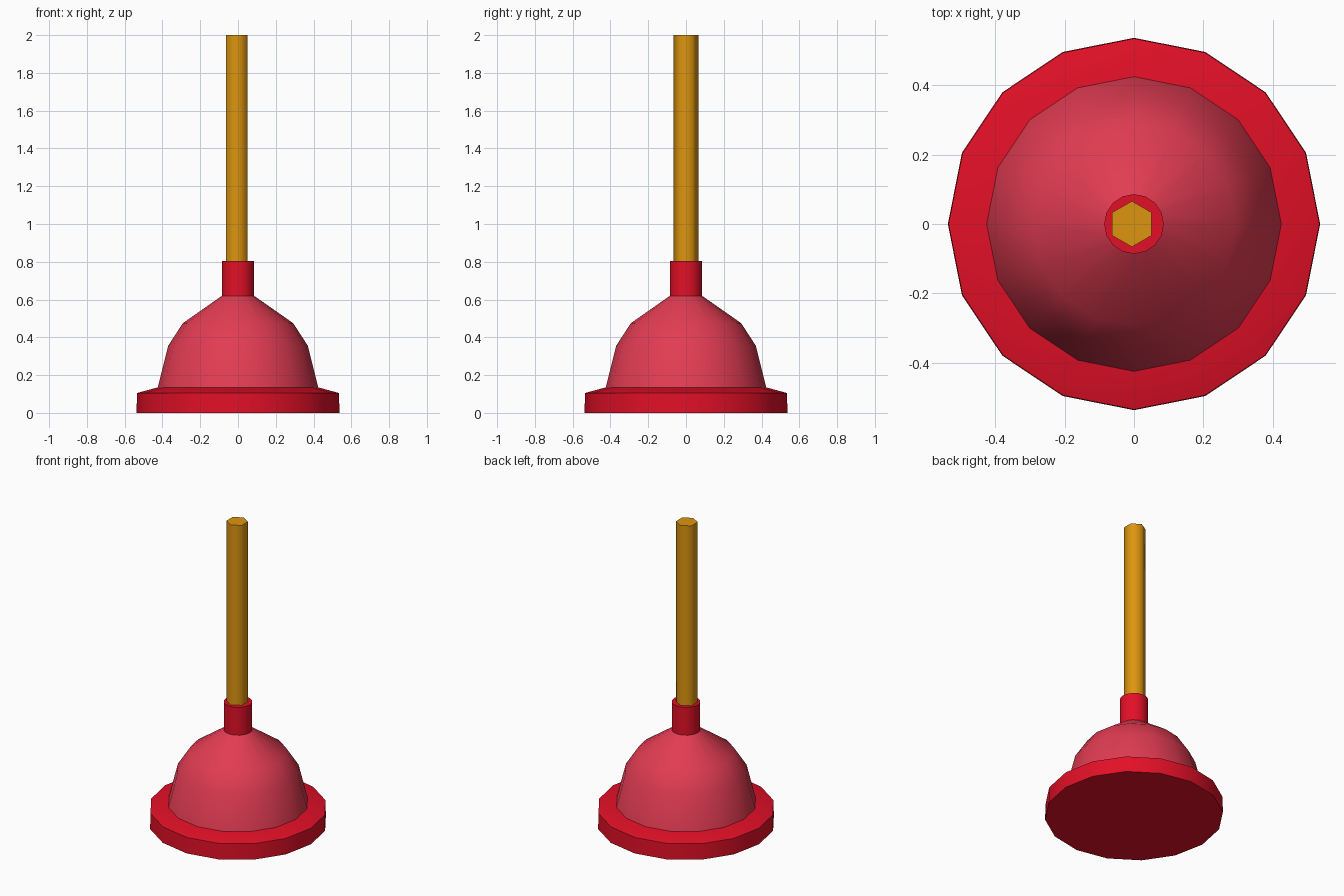
import bpy
import bmesh
from math import cos, sin, pi, radians

cube = bpy.data.objects.get("Cube")
if cube:
    bpy.data.objects.remove(cube, do_unlink=True)


def material(name, rgb):
    mat = bpy.data.materials.new(name)
    mat.use_nodes = True
    color = (*rgb, 1)
    mat.diffuse_color = color
    mat.node_tree.nodes["Principled BSDF"].inputs["Base Color"].default_value = color
    return mat


def lathe(name, profile, sides, mat, x=0, turn=0, sharp=35):
    """Closed solid turned around z from (radius, height) pairs, bottom to top."""
    bm = bmesh.new()
    rings = []
    for r, z in profile:
        angles = [turn + 2 * pi * i / sides for i in range(sides)]
        rings.append([bm.verts.new((r * cos(a), r * sin(a), z)) for a in angles])
    for low, high in zip(rings, rings[1:]):
        for i in range(sides):
            j = (i + 1) % sides
            bm.faces.new((low[i], low[j], high[j], high[i]))
    bm.faces.new(rings[0][::-1])
    bm.faces.new(rings[-1])
    mesh = bpy.data.meshes.new(name)
    bm.to_mesh(mesh)
    bm.free()
    mesh.materials.append(mat)
    obj = bpy.data.objects.new(name, mesh)
    obj.location.x = x
    bpy.context.collection.objects.link(obj)
    bpy.ops.object.select_all(action="DESELECT")
    obj.select_set(True)
    bpy.context.view_layer.objects.active = obj
    bpy.ops.object.shade_smooth_by_angle(angle=radians(sharp))
    return obj


red = material("deep red rubber", (0.76, 0.005, 0.02))
soft_red = material("soft red rubber", (0.76, 0.045, 0.085))
wood = material("golden wood", (0.72, 0.30, 0.005))

# Wide base rim with a sloped top
lathe("base_rim", [(0.537, 0), (0.535, 0.105), (0.425, 0.135)], 16, red)

# Rubber cup
lathe("cup", [(0.425, 0.135), (0.37, 0.355), (0.292, 0.475), (0.085, 0.62)],
      16, soft_red)

# Collar holding the handle
lathe("collar", [(0.086, 0.617), (0.086, 0.805)], 16, red)

# Six-sided handle, rounded by shading
lathe("handle", [(0.066, 0.7), (0.066, 2)], 6, wood, x=-0.006, turn=pi / 6, sharp=65)
